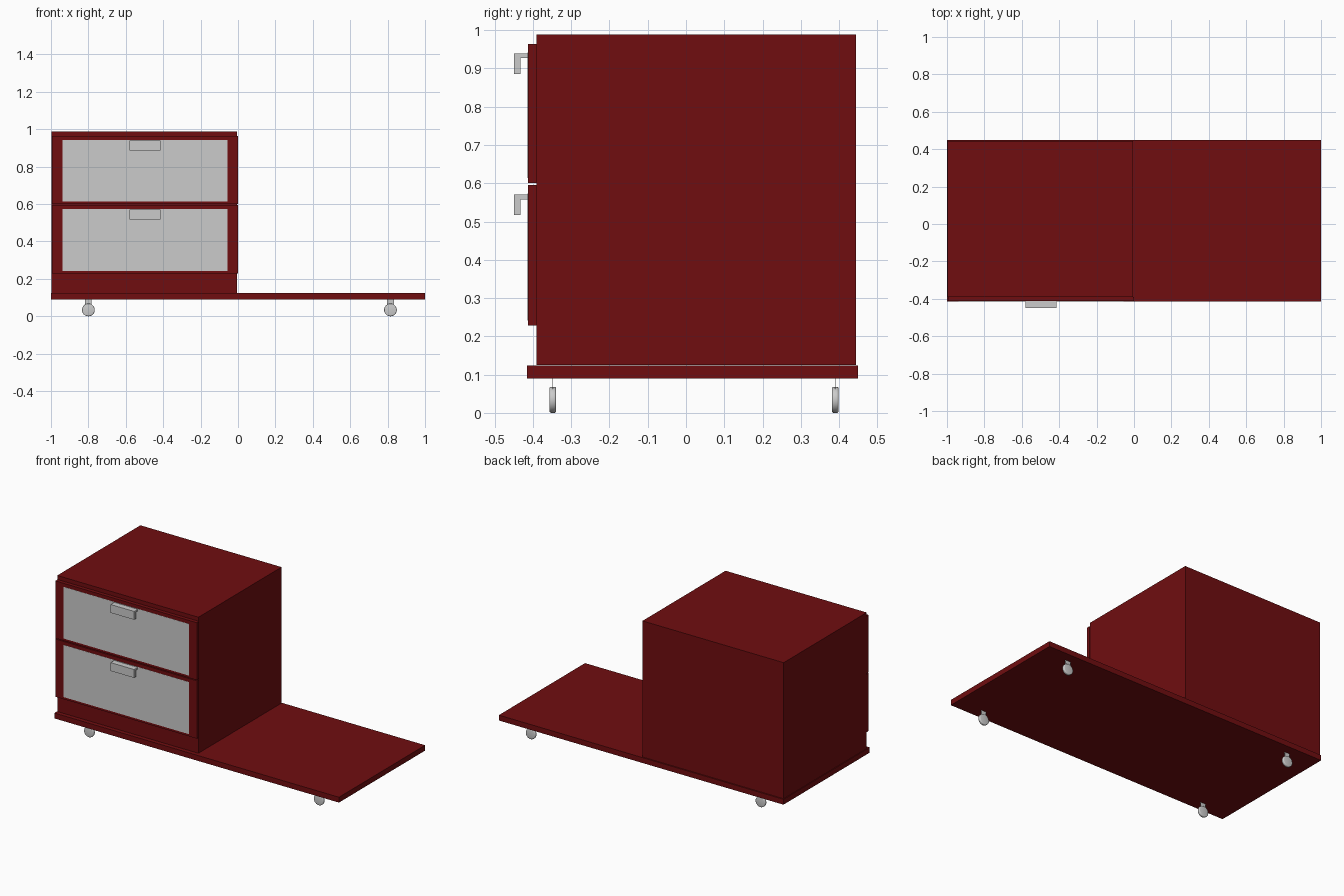
import bpy, bmesh, math
from mathutils import Matrix

if "Cube" in bpy.data.objects:
    bpy.data.objects.remove(bpy.data.objects["Cube"])


def material(name, rgb):
    m = bpy.data.materials.new(name)
    m.diffuse_color = (*rgb, 1)
    m.use_nodes = True
    m.node_tree.nodes["Principled BSDF"].inputs["Base Color"].default_value = m.diffuse_color
    return m


RED = material("dark_red", (0.16, 0.004, 0.005))


def finish(name, bm, mat=None):
    bmesh.ops.recalc_face_normals(bm, faces=bm.faces)
    me = bpy.data.meshes.new(name)
    bm.to_mesh(me)
    bm.free()
    ob = bpy.data.objects.new(name, me)
    bpy.context.collection.objects.link(ob)
    if mat:
        me.materials.append(mat)
    return ob


def box(name, x, y, z, mat=None):
    bm = bmesh.new()
    size = [b - a for a, b in (x, y, z)]
    mid = [(a + b) / 2 for a, b in (x, y, z)]
    bmesh.ops.create_cube(bm, size=1, matrix=Matrix.Translation(mid) @ Matrix.Diagonal((*size, 1)))
    return finish(name, bm, mat)


def extrude_x(name, profile, x0, x1):
    # Closed (y, z) profile swept along x
    bm = bmesh.new()
    face = bm.faces.new([bm.verts.new((x0, y, z)) for y, z in profile])
    new = bmesh.ops.extrude_face_region(bm, geom=[face])["geom"]
    bmesh.ops.translate(bm, vec=(x1 - x0, 0, 0),
                        verts=[v for v in new if isinstance(v, bmesh.types.BMVert)])
    return finish(name, bm)


# Low platform and cabinet body
box("platform", (-1, 1), (-0.415, 0.45), (0.09, 0.124), RED)
box("cabinet_body", (-0.997, -0.005), (-0.39, 0.444), (0.125, 0.989), RED)

# Drawers: red front, grey panel set into it, L-shaped handle
for label, z0, z1 in (("lower", 0.228, 0.595), ("upper", 0.6, 0.964)):
    box(label + "_drawer_front", (-0.995, 0), (-0.413, -0.39), (z0, z1), RED)
    box(label + "_drawer_panel", (-0.937, -0.055), (-0.414, -0.402), (z0 + 0.014, z1 - 0.022))
    t = z1 - 0.025
    extrude_x(label + "_handle",
              [(-0.412, t), (-0.45, t), (-0.45, t - 0.053), (-0.432, t - 0.053),
               (-0.432, t - 0.012), (-0.412, t - 0.012)], -0.58, -0.415)

# Casters: thin wheel with eased rim, flat stem plate up to the platform
for x, side in ((-0.8, "left"), (0.815, "right")):
    for y, end in ((-0.348, "front"), (0.39, "back")):
        bm = bmesh.new()
        bmesh.ops.create_cone(bm, cap_ends=True, segments=32, radius1=0.034, radius2=0.034, depth=0.018,
                              matrix=Matrix.Translation((x, y, 0.034)) @ Matrix.Rotation(math.pi / 2, 4, 'X'))
        rims = [e for e in bm.edges if any(len(f.verts) > 4 for f in e.link_faces)]
        bmesh.ops.bevel(bm, geom=rims, offset=0.005, segments=3, profile=0.5, affect='EDGES')
        wheel = finish(f"{end}_{side}_wheel", bm)
        bpy.ops.object.select_all(action='DESELECT')
        wheel.select_set(True)
        bpy.context.view_layer.objects.active = wheel
        bpy.ops.object.shade_smooth_by_angle(angle=math.radians(35))
        box(f"{end}_{side}_caster_stem", (x - 0.018, x + 0.018), (y - 0.001, y + 0.001), (0.05, 0.09))
